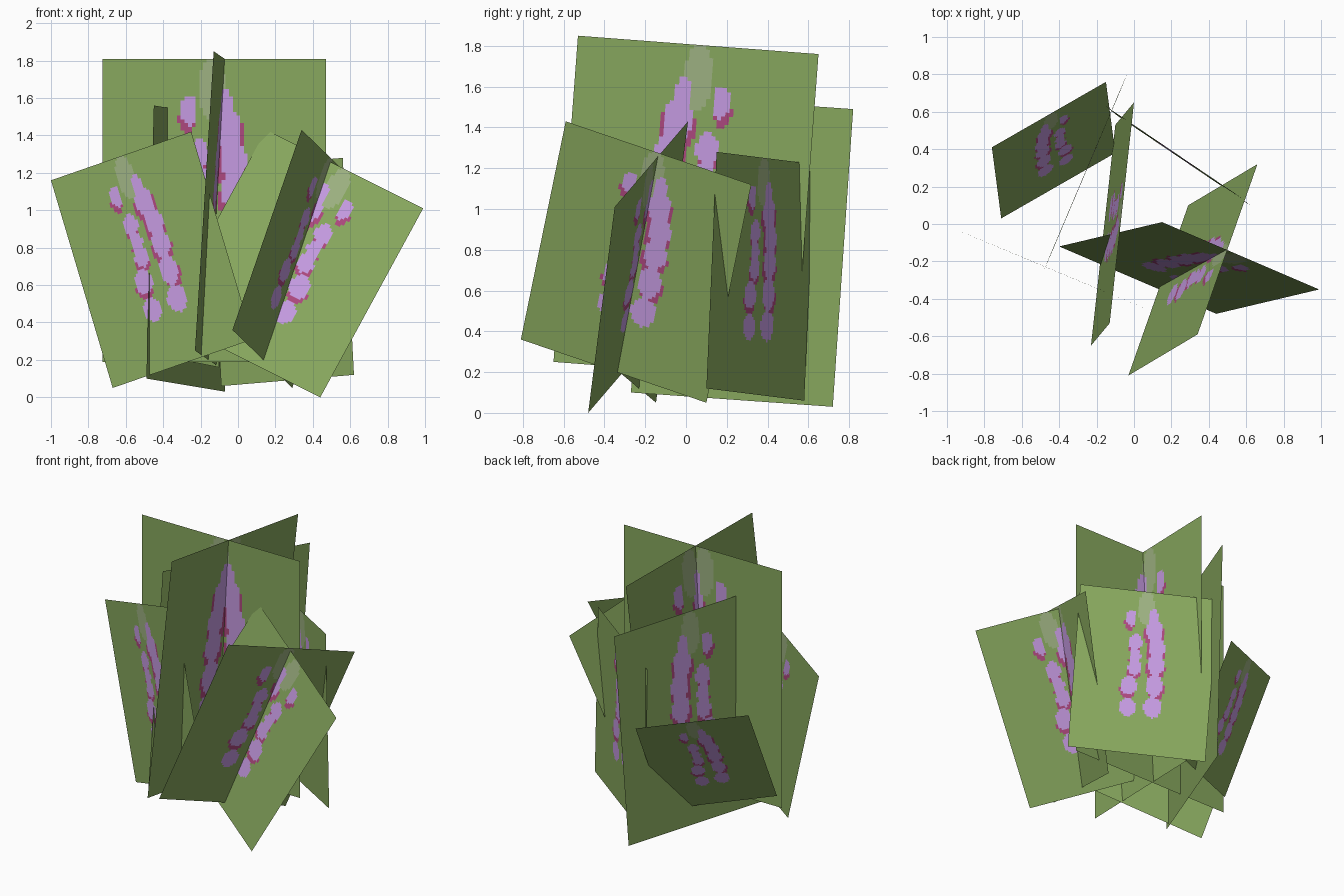
import bpy
from mathutils import Vector

if "Cube" in bpy.data.objects:
    bpy.data.objects.remove(bpy.data.objects["Cube"])

# ---- colours (linear) ----
def material(name, rgb):
    m = bpy.data.materials.new(name)
    m.diffuse_color = (*rgb, 1.0)
    m.use_nodes = True
    m.node_tree.nodes["Principled BSDF"].inputs["Base Color"].default_value = m.diffuse_color
    return m

MATS = [
    material("leaf_green", (0.246, 0.392, 0.112)),
    material("bud_pale_green", (0.342, 0.445, 0.223)),
    material("petal_pink", (0.42, 0.065, 0.21)),
    material("petal_lilac", (0.565, 0.328, 0.76)),
]
GREEN, BUD, PINK, LILAC = range(4)

# ---- painted bloom, in card coordinates: u, v, radius u, radius v ----
BUDS = [(0.49, 0.90, 0.062, 0.10)]
LOOSE_COLUMN = [      # separate bells on one side
    (0.385, 0.83, 0.038, 0.050),
    (0.43, 0.685, 0.048, 0.050),
    (0.437, 0.60, 0.040, 0.045),
    (0.438, 0.53, 0.048, 0.050),
    (0.405, 0.415, 0.058, 0.058),
    (0.41, 0.282, 0.058, 0.058),
]
DENSE_COLUMN = [      # overlapping bells on the other side
    (0.545, 0.855, 0.034, 0.045),
    (0.56, 0.77, 0.062, 0.065),
    (0.585, 0.665, 0.060, 0.065),
    (0.59, 0.56, 0.058, 0.065),
    (0.59, 0.43, 0.060, 0.070),
    (0.588, 0.295, 0.066, 0.064),
]

def inside(u, v, blobs, du=0.0, dv=0.0, grow=1.0):
    return any(((u - a - du) / (ru * grow)) ** 2 + ((v - b - dv) / (rv * grow)) ** 2 < 1
               for a, b, ru, rv in blobs)

def paint(u, v):
    if inside(u, v, LOOSE_COLUMN) or inside(u, v, DENSE_COLUMN):
        return LILAC
    if (inside(u, v, LOOSE_COLUMN[:-1], -0.006, -0.028)
            or inside(u, v, DENSE_COLUMN[1:-1], 0.012, -0.022)
            or inside(u, v, DENSE_COLUMN[1:4], -0.014, -0.03)):
        return PINK
    if inside(u, v, BUDS):
        return BUD
    return GREEN

# ---- one flat card, divided so the bloom can be coloured by rule ----
NU, NV = 60, 80

def card(name, bl, br, tl):
    o = Vector(bl)
    w, h = Vector(br) - o, Vector(tl) - o
    verts = [o + w * (i / NU) + h * (j / NV)
             for j in range(NV + 1) for i in range(NU + 1)]
    row = NU + 1
    faces = [(j * row + i, j * row + i + 1, (j + 1) * row + i + 1, (j + 1) * row + i)
             for j in range(NV) for i in range(NU)]
    mesh = bpy.data.meshes.new(name)
    mesh.from_pydata(verts, [], faces)
    for m in MATS:
        mesh.materials.append(m)
    for p in mesh.polygons:
        j, i = divmod(p.index, NU)
        p.material_index = paint((i + 0.5) / NU, (j + 0.5) / NV)
    ob = bpy.data.objects.new(name, mesh)
    bpy.context.collection.objects.link(ob)

# ---- tall middle stalk ----
card("tall_bloom_front_card", (-0.725, 0, 0.19), (0.47, 0, 0.19), (-0.725, 0, 1.81))
card("tall_bloom_side_card", (-0.10, 0.53, 0.16), (-0.23, -0.65, 0.25), (0.0, 0.65, 1.76))
# ---- upright cards around it ----
card("left_back_bloom_card", (-0.49, -0.27, 0.10), (-0.07, 0.72, 0.03), (-0.45, -0.17, 1.56))
card("left_front_bloom_card", (-0.67, -0.147, 0.05), (0.08, -0.46, 0.31), (-1.0, -0.01, 1.16))
card("right_back_bloom_card", (0.62, 0.10, 0.12), (-0.09, 0.58, 0.06), (0.56, 0.15, 1.28))
# ---- leaning cards ----
card("small_back_bloom_card", (-0.10, 0.38, 0.16), (-0.71, 0.03, 0.28), (-0.15, 0.76, 0.87))
card("right_leaning_bloom_front_card", (0.44, -0.48, 0.0), (-0.40, -0.12, 0.42), (0.99, -0.35, 1.01))
card("right_leaning_bloom_side_card", (-0.03, -0.81, 0.36), (0.29, 0.10, 0.05), (0.34, -0.59, 1.43))
